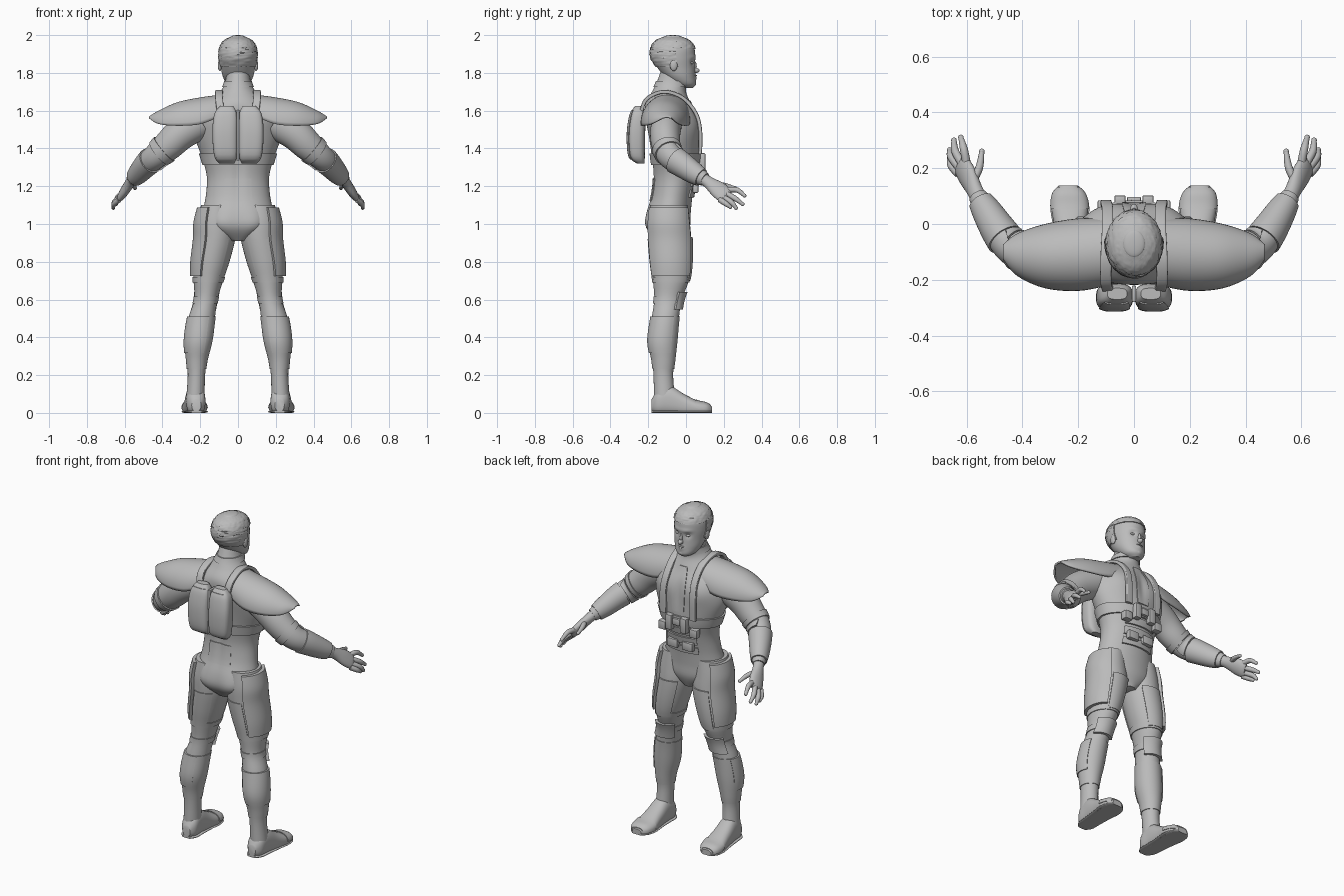
import bpy, bmesh, math, random
from mathutils import Vector

random.seed(4)
default = bpy.data.objects.get("Cube")
if default:
    bpy.data.objects.remove(default, do_unlink=True)

X, Y, Z = Vector((1, 0, 0)), Vector((0, 1, 0)), Vector((0, 0, 1))
CM = 0.01  # all sizes below are in hundredths of a unit

grey = bpy.data.materials.new("plain grey")
grey.use_nodes = True
grey.diffuse_color = (0.5, 0.5, 0.5, 1)
grey.node_tree.nodes["Principled BSDF"].inputs["Base Color"].default_value = grey.diffuse_color


def finish(name, bm, pair=False, thick=0, sharp=40):
    """Turn a bmesh into a shaded, optionally mirrored object."""
    bmesh.ops.recalc_face_normals(bm, faces=bm.faces)
    bmesh.ops.scale(bm, vec=(CM, CM, CM), verts=bm.verts)
    mesh = bpy.data.meshes.new(name)
    bm.to_mesh(mesh)
    bm.free()
    mesh.materials.append(grey)
    obj = bpy.data.objects.new(name, mesh)
    bpy.context.collection.objects.link(obj)
    bpy.ops.object.select_all(action='DESELECT')
    obj.select_set(True)
    bpy.context.view_layer.objects.active = obj
    bpy.ops.object.shade_smooth_by_angle(angle=math.radians(sharp))
    if thick:
        solid = obj.modifiers.new("thickness", 'SOLIDIFY')
        solid.thickness = thick * CM
    if pair:
        obj.modifiers.new("other_side", 'MIRROR')
    return obj


def blend(stations, s):
    """Smooth interpolation between stations (centre xyz, two radii)."""
    last = len(stations) - 1
    i = min(int(max(s, 0)), last - 1)
    t = s - i
    a, b, c, d = (stations[min(max(k, 0), last)] for k in range(i - 1, i + 3))
    return [q + t / 2 * (r - p + t * (2 * p - 5 * q + 4 * r - w + t * (3 * (q - r) + w - p)))
            for p, q, r, w in zip(a, b, c, d)]


def surface(limb, s, angle, grow):
    """Point on a limb at station s and angle in degrees, pushed out by grow."""
    stations = limb["stations"]
    x, y, z, ru, rv = blend(stations, s)
    tangent = limb.get("axis")
    if tangent is None:
        lo, hi = max(s - 0.3, 0), min(s + 0.3, len(stations) - 1)
        tangent = (Vector(blend(stations, hi)[:3]) - Vector(blend(stations, lo)[:3])).normalized()
    u = limb.get("ref", Z).cross(tangent).normalized()
    v = tangent.cross(u)
    for at, ang, long, wide, height in limb.get("bumps", ()):
        turn = (angle - ang + 180) % 360 - 180
        grow += height * math.exp(-((s - at) / long) ** 2 - (turn / wide) ** 2)
    power = 2 / limb.get("power", 2)
    c, n = math.cos(math.radians(angle)), math.sin(math.radians(angle))
    cu = math.copysign(abs(c) ** power, c) * (max(ru, 0.2) + grow)
    cv = math.copysign(abs(n) ** power, n) * (max(rv, 0.2) + grow)
    p = Vector((x, y, z)) + u * cu + v * cv
    if limb.get("grounded"):
        p.z = max(p.z, 0)
    return p


def skin(name, limb, span=None, arc=(0, 360), grow=0.0, rough=0.0, steps=5, segs=40, pair=False, thick=0):
    """Full limb when span is None, otherwise a raised plate that follows it."""
    plate = span is not None
    s0, s1 = span or (0, len(limb["stations"]) - 1)
    rows = max(6, round((s1 - s0) * steps))
    ring = arc[1] - arc[0] >= 360
    cols = segs if ring else max(8, round((arc[1] - arc[0]) / 8))
    lip = plate and not thick
    ss = [s0 + (s1 - s0) * i / rows for i in range(rows + 1)]
    aa = [arc[0] + (arc[1] - arc[0]) * j / cols for j in range(cols + (not ring))]
    if lip:
        ss = ss[:1] + ss + ss[-1:]
        if not ring:
            aa = aa[:1] + aa + aa[-1:]
    bm = bmesh.new()
    grid = []
    for i, s in enumerate(ss):
        line = []
        for j, a in enumerate(aa):
            edge = i in (0, len(ss) - 1) or (not ring and j in (0, len(aa) - 1))
            out = -0.4 if lip and edge else grow + random.uniform(-rough, rough)
            line.append(bm.verts.new(surface(limb, s, a, out)))
        grid.append(line)
    for low, high in zip(grid, grid[1:]):
        for j in range(len(aa) if ring else len(aa) - 1):
            k = (j + 1) % len(aa)
            bm.faces.new((low[j], low[k], high[k], high[j]))
    if not plate:
        bm.faces.new(grid[0])
        bm.faces.new(grid[-1])
    return finish(name, bm, pair, thick)


def ball(name, centre, radii, pair=False):
    bm = bmesh.new()
    bmesh.ops.create_uvsphere(bm, u_segments=20, v_segments=12, radius=1)
    bmesh.ops.scale(bm, vec=radii, verts=bm.verts)
    bmesh.ops.translate(bm, vec=centre, verts=bm.verts)
    return finish(name, bm, pair)


def block(name, centre, size, pair=False):
    bm = bmesh.new()
    bmesh.ops.create_cube(bm, size=1)
    bmesh.ops.scale(bm, vec=size, verts=bm.verts)
    bmesh.ops.bevel(bm, geom=bm.edges[:], offset=0.5, segments=2, affect='EDGES', profile=0.5)
    bmesh.ops.translate(bm, vec=centre, verts=bm.verts)
    return finish(name, bm, pair, sharp=30)


# Torso and neck, with chest, shoulder blade, spine and seat shaping
torso = dict(axis=Z, ref=Y, stations=[
    (0, -8, 91, 5, 7), (0, -9, 98, 17, 11), (0, -9, 106, 18.5, 11.5), (0, -7.5, 115, 17, 11),
    (0, -6, 125, 16.5, 11.5), (0, -5.5, 135, 19, 13), (0, -6.5, 147, 23, 13.5), (0, -8, 157, 22, 13.5),
    (0, -9.5, 164, 15, 12), (0, -9, 170, 9.5, 9), (0, -7.5, 175, 6.8, 8), (0, -6, 182, 6, 7)],
    bumps=[(6.5, 90 + k * 28, 0.7, 22, 1.6) for k in (-1, 1)]
    + [(1.2, 270 + k * 27, 1, 22, 2) for k in (-1, 1)]
    + [(6.7, 270 + k * 35, 0.8, 22, 1) for k in (-1, 1)]
    + [(4.5, 270, 2, 9, -1), (6.4, 90, 0.8, 6, -0.8)])
skin("torso", torso, segs=72)
skin("chest_belt", torso, (4.65, 5.2), grow=1, segs=72)
skin("chest_panel", torso, (5.4, 8.2), (80, 100), grow=0.5)
skin("collar", torso, (9.5, 10.1), grow=0.7)
skin("lower_back_plate", torso, (2.7, 3.9), (245, 295), grow=0.5)
for row, low in enumerate((2.9, 3.5, 4.1)):
    skin(f"abdomen_plate_{row}", torso, (low, low + 0.42), (55, 125), grow=1)
block("belt_clasp", (5, 8.5, 133), (4, 3.5, 9), pair=True)
block("belt_buckle", (0, 8.5, 134), (5, 2.5, 4))
block("belt_pouch", (10.5, 6.5, 129), (5, 4, 5), pair=True)
block("lower_pouch", (5, 5, 119), (7, 3, 5), pair=True)

# Harness straps and two-lobed back pack
strap = dict(ref=X, power=5, stations=[
    (9, -24, 158, 1, 2), (10, -21, 166, 1, 2), (10, -12, 170, 1, 2), (9.5, -2, 167, 1, 2),
    (9.5, 5, 159, 1, 2), (10, 7.5, 150, 1, 2), (10, 7.5, 137, 1, 2)])
skin("shoulder_strap", strap, pair=True)
pack = dict(axis=Z, ref=Y, power=3, stations=[
    (6, -24, 132, 4, 2), (6.6, -26, 136, 6, 4.2), (7, -26.3, 148, 6.6, 4.7),
    (6.6, -25.5, 158, 6, 4), (6, -25, 162.5, 3.5, 2)])
skin("back_pack_lobe", pack, pair=True)
skin("back_pack_seam", pack, (0.7, 3.4), (225, 315), grow=0.4, pair=True)
block("back_pack_spine", (0, -25, 147), (1.6, 6, 27))

# Broad shoulder pads swept outward
pad = dict(axis=X, stations=[
    (9, -10, 158, 12, 10.5), (20, -11, 154, 13, 13), (32, -11.5, 153, 11.5, 11.5),
    (42, -11, 153.5, 7.5, 6.5), (47, -10, 156, 2.5, 1)])
skin("shoulder_pad", pad, (0, 4), (-5, 185), thick=1, pair=True)

# Arms, sleeve cuffs, gauntlets
arm = dict(stations=[
    (20, -10, 154, 8, 9), (30, -11, 148, 8, 8.7), (37, -10.5, 141.5, 7.5, 8), (43.5, -8.5, 136, 6.3, 6.8),
    (48, -3, 132, 5.8, 6.2), (53, 5, 126.5, 4.6, 5), (56, 10, 123.5, 3.3, 3.6)])
skin("arm", arm, pair=True)
skin("sleeve_cuff", arm, (2.3, 2.7), grow=0.7, pair=True)
skin("gauntlet", arm, (3.6, 5.5), grow=0.7, pair=True)
skin("elbow_guard", arm, (2.8, 3.5), (-60, 70), grow=1, pair=True)

# Hands with bent fingers
palm = dict(ref=Vector((3, -5, -5.5)), stations=[
    (55, 8, 124.7, 3, 3.2), (57, 12, 122, 2.7, 3.3), (59.5, 17, 118.3, 2.5, 4.7),
    (61.5, 20.5, 115.3, 2.1, 4.6), (62.2, 21.8, 114.3, 1.2, 3.6)])
skin("palm", palm, segs=24, pair=True)
digits = {
    "index": ((60, 22, 118), (61, 27, 118), (62, 31, 115)),
    "middle": ((61.5, 21.5, 116), (64, 26, 113.5), (64.5, 30, 110.5)),
    "ring": ((62.5, 20, 114), (65.5, 24, 111.5), (66, 26.5, 108.5)),
    "little": ((63, 18, 112.8), (65.5, 21, 110.8), (66, 23.5, 109)),
    "thumb": ((58, 15, 121), (55.5, 20, 120.5), (54.5, 26, 119))}
for digit, joints in digits.items():
    sizes = (1.5, 1.4, 0.9)
    skin(f"{digit}_finger", dict(ref=X, stations=[(*p, r, r) for p, r in zip(joints, sizes)]),
         segs=12, pair=True)
    ball(f"{digit}_fingertip", joints[-1], (1, 1, 1), pair=True)

# Legs with thigh, knee and shin armour
leg = dict(axis=Z, ref=Y, stations=[
    (11, -9, 110, 8.5, 10), (11.5, -9, 101, 10.3, 11), (11.8, -8.5, 92, 10.3, 11.3), (14, -8, 80, 9.5, 10.8),
    (15.7, -8, 70, 7.8, 9.5), (17, -9.5, 60, 6.2, 7.3), (19.3, -11, 50, 7, 7.2), (20.9, -12.3, 38, 7, 7.4),
    (21.8, -12, 28, 5.4, 6), (22, -12, 20, 4.6, 5.2), (22.5, -11.5, 9, 4.8, 5.5)])
skin("leg", leg, pair=True)
skin("outer_thigh_plate", leg, (0.2, 3.75), (-62, 58), grow=1.8, pair=True)
skin("front_thigh_plate", leg, (1.9, 4), (64, 128), grow=0.8, pair=True)
skin("rear_thigh_plate", leg, (2, 4), (230, 292), grow=0.5, pair=True)
skin("thigh_hem", leg, (3.8, 4.1), grow=0.5, pair=True)
skin("knee_pad", leg, (4.6, 5.55), (35, 145), grow=1.6, pair=True)
skin("knee_band", leg, (4.85, 5.2), grow=0.5, pair=True)
skin("shin_guard", leg, (5.9, 8.6), grow=0.4, pair=True)
skin("calf_plate", leg, (5.9, 7.6), (-120, 35), grow=0.9, pair=True)

# Feet
foot = dict(axis=Y, grounded=True, power=2.4, stations=[
    (22, -18.3, 4, 2.5, 3), (22.2, -15, 5.5, 4.8, 6.5), (22.5, -9, 6.5, 5.2, 8), (22.8, -1, 4, 5.8, 6),
    (23, 6, 2.5, 6.6, 4), (23.3, 11, 2, 5.6, 3.2), (23.5, 13.8, 1.6, 3, 1.7)])
skin("foot", foot, pair=True)
skin("toe_cap", foot, (3.9, 5.7), (0, 180), grow=0.4, pair=True)
skin("boot_sole", dict(foot, stations=[(x, y, 0.6, u + 0.4, 0.8) for x, y, z, u, v in foot["stations"]]),
     pair=True)

# Head, face and cropped hair
head = dict(axis=Z, ref=Y, stations=[
    (0, 0.5, 172, 2.8, 3), (0, -0.8, 174, 5.8, 6), (0, -3.2, 178, 8, 8.2), (0, -5.3, 183, 9.1, 10),
    (0, -6.8, 188, 9.8, 11.6), (0, -7, 193, 9.4, 11.4), (0, -7, 197, 7.2, 8.8), (0, -7, 199.2, 3, 4)],
    bumps=[(3.5, 90 + k * 24, 0.35, 10, -0.9) for k in (-1, 1)]
    + [(4.05, 90 + k * 18, 0.25, 18, 0.5) for k in (-1, 1)] + [(1.9, 90, 0.3, 14, 0.5)])
skin("head", head, steps=8, segs=64)
ball("nose", (0, 5, 181.3), (1.4, 2.2, 1.4))
ball("nose_bridge", (0, 4.4, 183.5), (0.9, 1.3, 2.8))
ball("upper_lip", (0, 4.6, 178.6), (2.2, 1.2, 0.5))
ball("lower_lip", (0, 4.4, 177.5), (1.9, 1.2, 0.6))
ball("chin", (0, 3.2, 174.4), (2.8, 2.2, 1.9))
ball("eye", (3.5, 3, 185.3), (1.3, 0.9, 0.7), pair=True)
ball("ear", (9.6, -6.5, 184), (1.1, 2, 3), pair=True)
skin("hair_crown", head, (4.9, 7), grow=0.6, rough=0.25, steps=9, segs=64)
skin("hair_back", head, (3, 5.1), (172, 368), grow=0.6, rough=0.25, steps=9)
skin("hair_top", head, (6.6, 7), grow=0.7, rough=0.1)
ball("hair_peak", (0, -7, 198.9), (4, 5, 1.1))
